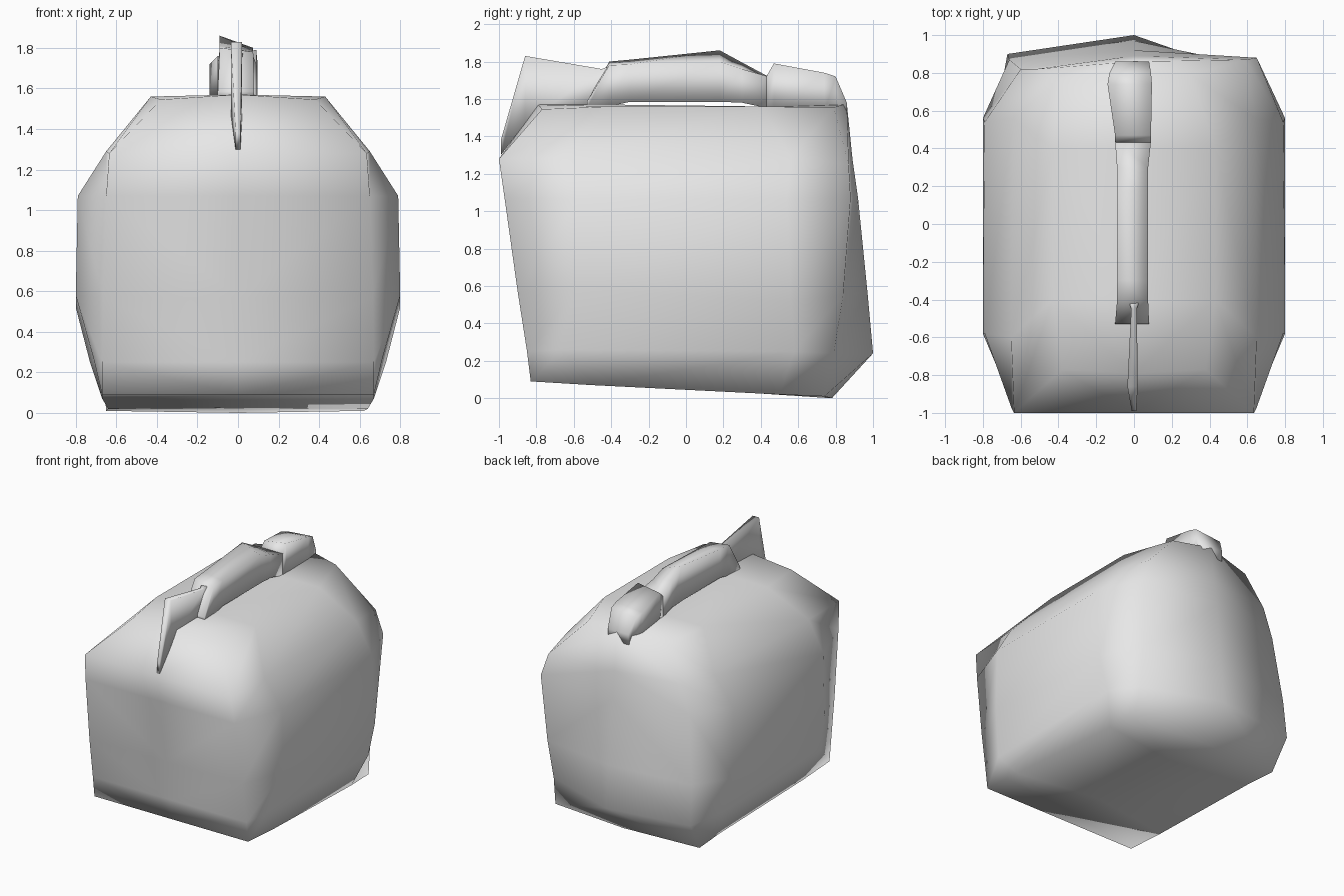
import bpy, bmesh, math

grey = bpy.data.materials.new("plain grey")
grey.diffuse_color = (0.8, 0.8, 0.8, 1)


def finish(bm, name, angle):
    bmesh.ops.recalc_face_normals(bm, faces=bm.faces[:])
    me = bpy.data.meshes.new(name)
    bm.to_mesh(me)
    bm.free()
    me.materials.append(grey)
    ob = bpy.data.objects.new(name, me)
    bpy.context.collection.objects.link(ob)
    bpy.ops.object.select_all(action='DESELECT')
    ob.select_set(True)
    bpy.context.view_layer.objects.active = ob
    bpy.ops.object.shade_smooth_by_angle(angle=math.radians(angle))
    return ob


# Body: half rings: front centre, front corner, side front, side back, back centre.
rings = [
    [(0, -.83, .09), (.67, -.83, .09), (.67, -.5, .07), (.64, .5, .02), (0, .78, 0)],
    [(0, -.85, .25), (.67, -.85, .25), (.71, -.66, .26), (.73, .58, .25), (0, 1, .24)],
    [(0, -.9, .57), (.665, -.9, .57), (.8, -.58, .58), (.8, .56, .52), (0, .97, .57)],
    [(0, -.97, 1.07), (.65, -.97, 1.07), (.79, -.58, 1.07), (.79, .54, 1.07), (0, .92, 1.07)],
    [(0, -1, 1.28), (.635, -1, 1.28), (.65, -.6, 1.29), (.64, .56, 1.29), (0, .89, 1.28)],
    [(0, -.79, 1.57), (.38, -.77, 1.545), (.43, -.4, 1.56), (.43, .4, 1.56), (0, .86, 1.575)],
]
# The back corners differ: the left one leans in at the top, the right one at the bottom.
back_corner = {
    -1: [(.65, .76, .01), (.67, .9, .24), (.66, .87, .55), (.6, .82, 1.07), (.52, .82, 1.29), (.39, .77, 1.545)],
    1: [(.62, .74, .01), (.6, .79, .24), (.62, .84, .55), (.65, .88, 1.07), (.59, .87, 1.25), (.3, .79, 1.555)],
}
bm = bmesh.new()
for side in (-1, 1):
    rows = []
    for ring, corner in zip(rings, back_corner[side]):
        pts = ring[:4] + [corner, ring[4]]
        rows.append([bm.verts.new((side * x, y, z)) for x, y, z in pts])
    for lo, hi in zip(rows, rows[1:]):
        for i in range(5):
            bm.faces.new((lo[i], lo[i + 1], hi[i + 1], hi[i]))
    # Floor and lid, joined to two points on the centre line
    for r, za, zb in ((rows[0], .065, .025), (rows[-1], 1.57, 1.56)):
        a = bm.verts.new((0, -.4, za))
        b = bm.verts.new((0, .4, zb))
        for f in ((r[0], r[1], r[2], a), (a, r[2], r[3], b), (b, r[3], r[4], r[5])):
            bm.faces.new(f)
bmesh.ops.remove_doubles(bm, verts=bm.verts[:], dist=0.001)
finish(bm, "body", 180)


def ridge(name, sections):
    """Loft of rectangles along y: y, left x, right x, bottom z, left top z, right top z"""
    bm = bmesh.new()
    rs = [[bm.verts.new(p) for p in ((l, y, b), (r, y, b), (r, y, tr), (l, y, tl))]
          for y, l, r, b, tl, tr in sections]
    for p, q in zip(rs, rs[1:]):
        for i in range(4):
            j = (i + 1) % 4
            bm.faces.new((p[i], p[j], q[j], q[i]))
    bm.faces.new(rs[0])
    bm.faces.new(rs[-1])
    return finish(bm, name, 180)


# Thin upright fin at the front of the top
ridge("front_fin", [
    (-.99, -.012, .012, 1.30, 1.38, 1.38),
    (-.86, -.035, .02, 1.47, 1.83, 1.83),
    (-.45, -.015, .015, 1.56, 1.76, 1.76),
    (-.40, -.03, .03, 1.58, 1.78, 1.78),
])
# Raised grip with a narrow gap beneath
ridge("top_grip", [
    (-.53, -.10, .08, 1.55, 1.585, 1.585),
    (-.41, -.09, .075, 1.56, 1.80, 1.78),
    (-.30, -.09, .075, 1.585, 1.81, 1.785),
    (.18, -.09, .075, 1.585, 1.86, 1.80),
    (.30, -.09, .075, 1.58, 1.795, 1.76),
    (.44, -.10, .09, 1.55, 1.72, 1.72),
])
# Lump at the back end of the grip
ridge("rear_knot", [
    (.43, -.10, .09, 1.54, 1.72, 1.72),
    (.47, -.10, .09, 1.54, 1.76, 1.79),
    (.74, -.14, .095, 1.53, 1.72, 1.74),
    (.80, -.13, .09, 1.53, 1.70, 1.72),
    (.86, -.10, .08, 1.50, 1.58, 1.58),
])
